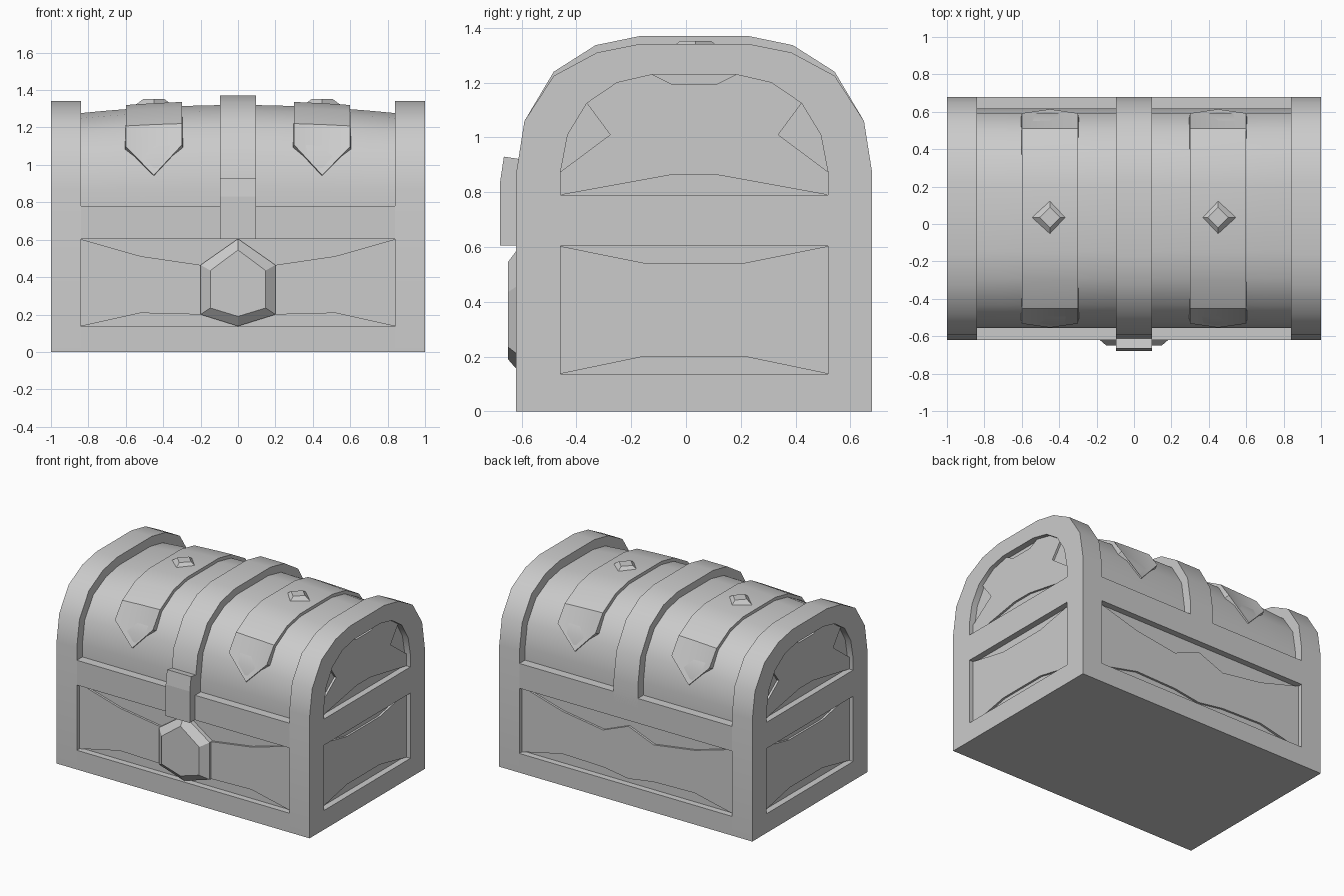
import bpy
import bmesh

cube = bpy.data.objects.get("Cube")
if cube:
    bpy.data.objects.remove(cube)

grey = bpy.data.materials.new("plain_grey")
grey.use_nodes = True
colour = (0.6, 0.6, 0.6, 1)
grey.diffuse_color = colour
grey.node_tree.nodes["Principled BSDF"].inputs["Base Color"].default_value = colour

MID = 0.03        # depth centre of the chest body
HALF = 0.65       # half depth of the frame
POST = 0.84       # inner face of the end frames
RECESS = 0.045    # depth of the panels behind the frame
STEP = 0.015      # raised part of each panel


def make(name, verts, faces):
    """Mesh object with consistent normals and sharp edges kept."""
    mesh = bpy.data.meshes.new(name)
    mesh.from_pydata(verts, [], faces)
    bm = bmesh.new()
    bm.from_mesh(mesh)
    bmesh.ops.recalc_face_normals(bm, faces=bm.faces)
    bm.to_mesh(mesh)
    bm.free()
    mesh.materials.append(grey)
    obj = bpy.data.objects.new(name, mesh)
    bpy.context.collection.objects.link(obj)
    return obj


def smooth(obj):
    bpy.ops.object.select_all(action='DESELECT')
    obj.select_set(True)
    bpy.context.view_layer.objects.active = obj
    bpy.ops.object.shade_smooth_by_angle(angle=0.6)


def place(axis, p, d):
    return {'x': (d, p[0], p[1]), 'y': (p[0], d, p[1]), 'z': (p[0], p[1], d)}[axis]


def loft(name, axis, rings):
    """Closed solid through (points, distance) rings along an axis."""
    n = len(rings[0][0])
    verts = [place(axis, p, d) for pts, d in rings for p in pts]
    faces = [list(range(n)), list(range(len(verts) - n, len(verts)))]
    for r in range(len(rings) - 1):
        for i in range(n):
            j = (i + 1) % n
            faces.append((r * n + i, r * n + j, r * n + n + j, r * n + n + i))
    return make(name, verts, faces)


def prism(name, axis, pts, a, b):
    return loft(name, axis, [(pts, a), (pts, b)])


def rect(a, b, c, d):
    return [(a, c), (b, c), (b, d), (a, d)]


def mirrored(half, mid=0.0):
    """Complete a half outline; points on the axis are used once."""
    other = [(-u, v) for u, v in reversed(half) if u > 0]
    return [(u + mid, v) for u, v in list(half) + other]


# Arch outlines as half depth and height, from the side up to the crown
ARCH = [(0.65, 0.87), (0.62, 1.06), (0.513, 1.225), (0.355, 1.31), (0.195, 1.342)]
BAND = [(0.65, 0.87), (0.62, 1.06), (0.513, 1.24), (0.36, 1.337), (0.2, 1.37)]
WINDOW = [(0.488, 0.79), (0.488, 0.875), (0.462, 1.01), (0.392, 1.125),
          (0.282, 1.2), (0.152, 1.23)]
WINDOW_PANEL = [(0.075, 0.865), (0.488, 0.79), (0.488, 0.875), (0.307, 1.01),
                (0.392, 1.125), (0.282, 1.2), (0.152, 1.23), (0.082, 1.195)]
SIDE_PANEL = [(0.185, 0.2), (0.488, 0.137), (0.488, 0.603), (0.185, 0.542)]
FRONT_PANEL = [(0, 0.17), (0.2, 0.2), (0.52, 0.208), (0.84, 0.137),
               (0.84, 0.603), (0.52, 0.512), (0.2, 0.465), (0, 0.545)]

# End frames with recessed side panels
for s, side in ((1, "left"), (-1, "right")):
    frame = prism(f"{side}_end_frame", 'x',
                  mirrored([(HALF, 0)] + ARCH, MID), s * POST, s)
    openings = (mirrored(WINDOW, MID), rect(MID - 0.488, MID + 0.488, 0.137, 0.603))
    for outline in openings:
        cutter = prism("panel_cutter", 'x', outline, s * (1 - RECESS), s * 1.1)
        cutter.hide_render = True
        mod = frame.modifiers.new("opening", 'BOOLEAN')
        mod.operation = 'DIFFERENCE'
        mod.solver = 'EXACT'
        mod.object = cutter
        bpy.context.view_layer.objects.active = frame
        bpy.ops.object.modifier_apply(modifier=mod.name)
        bpy.data.objects.remove(cutter)
    smooth(frame)
    inner, outer = s * (1 - RECESS - 0.005), s * (1 - RECESS + STEP)
    prism(f"{side}_arch_panel", 'x', mirrored(WINDOW_PANEL, MID), inner, outer)
    prism(f"{side}_side_panel", 'x', mirrored(SIDE_PANEL, MID), inner, outer)

# Rails, core and long panels between the end frames
near, far = MID - HALF, MID + HALF
prism("bottom_rail", 'x', rect(near, far, 0, 0.137), -POST, POST)
prism("top_rail", 'x', rect(near, far, 0.603, 0.78), -POST, POST)
prism("body_core", 'x', rect(near + RECESS, far - RECESS, 0.137, 0.603), -POST, POST)
for s, side in ((-1, "front"), (1, "back")):
    base = MID + s * (HALF - RECESS)
    prism(f"{side}_panel", 'y', mirrored(FRONT_PANEL), base - s * 0.005, base + s * STEP)


# Bowed lid
def lid_point(x, w, z, lift=0.0):
    """Point on the lid from the arch outline, lowered towards the ends."""
    crown = 1.32 - 0.043 * (x / POST) ** 2 + lift
    height = 0.87 + (z - 0.87) * (crown - 0.87) / (ARCH[-1][1] - 0.87)
    return (MID + w * (0.587 + lift) / HALF, height)


lid_outline = mirrored([(HALF, 0.75)] + ARCH)
stations = [POST * i / 6 for i in range(-6, 7)]
smooth(loft("lid", 'x', [([lid_point(x, *p) for p in lid_outline], x) for x in stations]))

# Central band and the clasp hanging from it
smooth(prism("centre_band", 'x', mirrored([(HALF, 0.7)] + BAND, MID), -0.095, 0.095))
clasp = [(-0.6, 0.605), (-0.68, 0.605), (-0.68, 0.83), (-0.665, 0.93), (-0.6, 0.92)]
prism("clasp", 'x', clasp, -0.095, 0.095)

# Pointed straps over the lid, each with a diamond stud
SHOULDER, TIP = (0.6, 1.11), (0.638, 0.95)
for s, side in ((1, "left"), (-1, "right")):
    columns = [s * 0.3, s * 0.45, s * 0.6]
    rows = mirrored([SHOULDER] + ARCH[2:])
    verts = []
    for r, (w, z) in enumerate(rows):
        for c, x in enumerate(columns):
            lift = 0.022
            p = (w, z)
            if c == 1 and r in (0, len(rows) - 1):
                p = (TIP[0] if w > 0 else -TIP[0], TIP[1])
                lift = 0.008
            y, h = lid_point(x, *p, lift)
            verts.append((x, y, h))
    faces = [(r * 3 + c, r * 3 + c + 1, r * 3 + c + 4, r * 3 + c + 3)
             for r in range(len(rows) - 1) for c in range(2)]
    strap = make(f"{side}_strap", verts, faces)
    thick = strap.modifiers.new("thickness", 'SOLIDIFY')
    thick.thickness = 0.04
    thick.offset = -1 if strap.data.polygons[2].normal.z > 0 else 1
    bpy.context.view_layer.objects.active = strap
    bpy.ops.object.modifier_apply(modifier=thick.name)
    smooth(strap)

    def diamond(r):
        return [(s * 0.45 + r, 0.035), (s * 0.45, 0.035 + r),
                (s * 0.45 - r, 0.035), (s * 0.45, 0.035 - r)]
    loft(f"{side}_stud", 'z', [(diamond(0.1), 1.32), (diamond(0.055), 1.353)])

# Six-sided lock plate with a bevelled rim
outer = mirrored([(0, 0.138), (0.2, 0.2), (0.2, 0.465), (0, 0.605)])
inner = mirrored([(0, 0.19), (0.148, 0.235), (0.148, 0.435), (0, 0.545)])
loft("lock_plate", 'y', [(outer, -0.56), (outer, -0.605), (inner, -0.65)])
